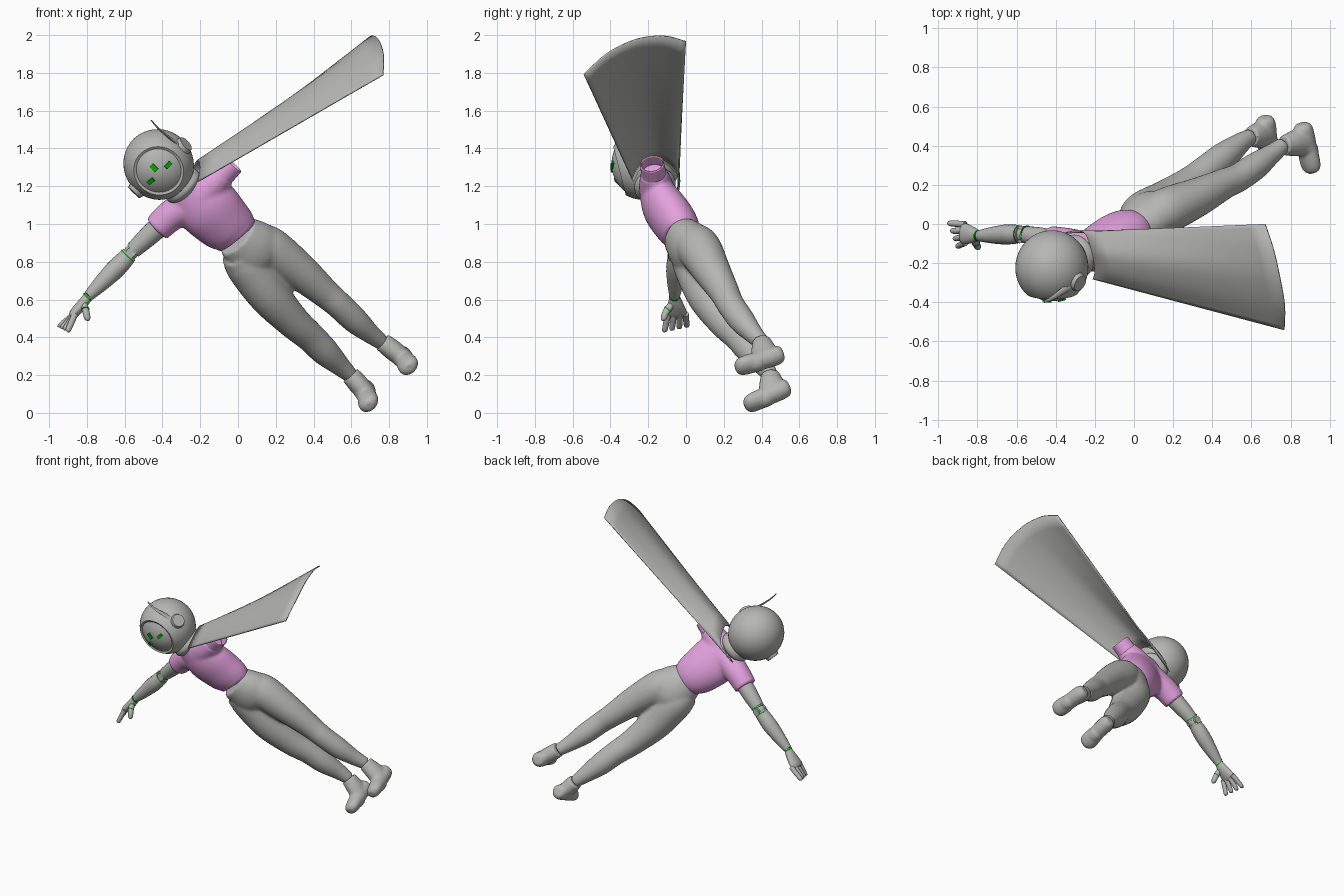
import bpy, bmesh, math
from mathutils import Vector as V, Matrix

if "Cube" in bpy.data.objects:
    bpy.data.objects.remove(bpy.data.objects["Cube"])


def mat(name, c):
    m = bpy.data.materials.new(name)
    m.diffuse_color = (*c, 1)
    m.use_nodes = True
    m.node_tree.nodes["Principled BSDF"].inputs["Base Color"].default_value = m.diffuse_color
    return m


GREY = mat("grey", (0.47, 0.47, 0.455))
PINK = mat("pink", (0.77, 0.36, 0.73))
GREEN = mat("green", (0.0, 0.42, 0.0))


def finish(name, bm, m, smooth=True):
    bmesh.ops.recalc_face_normals(bm, faces=bm.faces)
    me = bpy.data.meshes.new(name)
    bm.to_mesh(me)
    bm.free()
    me.materials.append(m)
    ob = bpy.data.objects.new(name, me)
    bpy.context.collection.objects.link(ob)
    if smooth:
        bpy.ops.object.select_all(action='DESELECT')
        ob.select_set(True)
        bpy.context.view_layer.objects.active = ob
        bpy.ops.object.shade_smooth_by_angle(angle=math.radians(45))
    return ob


def fuse(name, obs, voxel, rounds):
    """Join overlapping parts into one smooth skin."""
    bpy.ops.object.select_all(action='DESELECT')
    for o in obs:
        o.select_set(True)
    bpy.context.view_layer.objects.active = obs[0]
    bpy.ops.object.join()
    obs[0].name = name
    r = obs[0].modifiers.new("skin", 'REMESH')
    r.mode, r.voxel_size, r.use_smooth_shade = 'VOXEL', voxel, True
    s = obs[0].modifiers.new("soften", 'SMOOTH')
    s.factor, s.iterations = 0.5, rounds


def spline(pts, steps):
    """Smooth interpolation through a list of equal-length tuples."""
    p = [V(q) for q in pts]
    out = []
    for i in range(len(p) - 1):
        a, b, c, d = p[max(i - 1, 0)], p[i], p[i + 1], p[min(i + 2, len(p) - 1)]
        for t in (k / steps for k in range(steps)):
            out.append(0.5 * (2 * b + (c - a) * t + (2 * a - 5 * b + 4 * c - d) * t * t
                              + (3 * b - a - 3 * c + d) * t ** 3))
    return out + [p[-1]]


def loft(name, pts, m=GREY, side=(0.7, 0, 0.7), caps=(True, True), n=24, steps=5):
    """Tube along (x, y, z, half width, half depth); 'side' is the width direction."""
    bm = bmesh.new()
    rows = spline([q if len(q) == 5 else (*q, q[3]) for q in pts], steps)
    pos = [V(r[:3]) for r in rows]
    rings = []
    for i, r in enumerate(rows):
        t = (pos[min(i + 1, len(pos) - 1)] - pos[max(i - 1, 0)]).normalized()
        u = V(side)
        u = (u - t * u.dot(t)).normalized()
        w = t.cross(u)
        rings.append([bm.verts.new(pos[i] + u * r[3] * math.cos(a) + w * r[4] * math.sin(a))
                      for a in (2 * math.pi * k / n for k in range(n))])
    for a, b in zip(rings, rings[1:]):
        for k in range(n):
            bm.faces.new((a[k], a[(k + 1) % n], b[(k + 1) % n], b[k]))
    for ring, cap in zip((rings[0], rings[-1]), caps):
        if cap:
            bm.faces.new(ring)
    return finish(name, bm, m)


def ball(name, frame, loc, size, m=GREY, recess=None):
    """Ellipsoid with its pole on -y; recess = (radius, depth) sinks a round face panel."""
    bm = bmesh.new()
    bmesh.ops.create_uvsphere(bm, u_segments=40, v_segments=32, radius=1)
    bm.transform(Matrix.Translation(loc) @ Matrix.Diagonal((*size, 1)) @ Matrix.Rotation(math.pi / 2, 4, 'X'))
    for v in bm.verts:
        if recess and v.co.y < 0 and math.hypot(v.co.x, v.co.z) < recess[0]:
            v.co.y += recess[1]
    bm.transform(frame)
    return finish(name, bm, m)


def drum(name, frame, r1, r2, depth, m=GREY):
    bm = bmesh.new()
    bmesh.ops.create_cone(bm, cap_ends=True, segments=20, radius1=r1, radius2=r2, depth=depth)
    bm.transform(frame)
    return finish(name, bm, m)


def aim(loc, direction):
    return Matrix.Translation(loc) @ V(direction).to_track_quat('Z', 'Y').to_matrix().to_4x4()


# Shirt with one full sleeve and one empty, open sleeve
body = loft("body", [(0.0, -0.025, 0.93, 0.119, 0.095), (-0.035, -0.035, 0.97, 0.142, 0.11),
                     (-0.09, -0.068, 1.02, 0.158, 0.117), (-0.16, -0.12, 1.09, 0.168, 0.112),
                     (-0.225, -0.15, 1.15, 0.145, 0.095), (-0.285, -0.17, 1.20, 0.10, 0.075)],
            PINK, side=(0.7, -0.1, 0.65), n=32)
full = loft("full", [(-0.21, -0.13, 1.13, 0.09), (-0.28, -0.12, 1.09, 0.09),
                     (-0.36, -0.10, 1.04, 0.083), (-0.43, -0.085, 0.975, 0.076)], PINK, side=(0, 1, 0))
stub = loft("stub", [(-0.20, -0.15, 1.15, 0.095), (-0.14, -0.16, 1.21, 0.09),
                     (-0.075, -0.172, 1.272, 0.07)], PINK, side=(0, 1, 0))
fuse("shirt", [body, full, stub], 0.011, 6)
sleeve = loft("empty_sleeve", [(-0.11, -0.168, 1.24, 0.073), (-0.075, -0.172, 1.272, 0.067),
                               (-0.03, -0.18, 1.32, 0.064)], PINK, side=(0, 1, 0), caps=(False, False))
sleeve.modifiers.new("hem", 'SOLIDIFY').thickness = 0.006

# Trousers
hips = loft("hips", [(-0.006, -0.03, 0.936, 0.12, 0.099), (0.06, 0.02, 0.88, 0.157, 0.122),
                     (0.11, 0.06, 0.825, 0.165, 0.118), (0.16, 0.09, 0.775, 0.10, 0.08)], n=32)
leg_a = loft("leg", [(0.08, 0.02, 0.92, 0.095), (0.165, 0.068, 0.87, 0.117), (0.32, 0.135, 0.755, 0.1),
                     (0.46, 0.205, 0.635, 0.079), (0.53, 0.235, 0.575, 0.073), (0.62, 0.295, 0.49, 0.07),
                     (0.70, 0.355, 0.42, 0.053), (0.765, 0.405, 0.37, 0.041)])
leg_b = loft("leg", [(0.0, 0.0, 0.85, 0.095), (0.052, 0.05, 0.78, 0.118), (0.165, 0.115, 0.622, 0.11),
                     (0.29, 0.205, 0.485, 0.09), (0.38, 0.28, 0.405, 0.08), (0.46, 0.345, 0.325, 0.075),
                     (0.54, 0.41, 0.25, 0.055), (0.60, 0.45, 0.195, 0.04)])
fuse("trousers", [hips, leg_a, leg_b], 0.011, 4)


# Boots: ankle shaft, sloping instep and foot
def boot(name, ankle, heel, toe):
    a, h, t = V(ankle), V(heel), V(toe)
    mid = h.lerp(t, 0.3)
    d = (t - h).normalized()
    shaft = loft("shaft", [(*a, 0.05), (*a.lerp(mid, 0.45), 0.054, 0.066), (*mid, 0.052, 0.08)])
    instep = loft("instep", [(*a.lerp(mid, 0.3), 0.045), (*h.lerp(t, 0.5), 0.052, 0.055),
                             (*h.lerp(t, 0.9), 0.04, 0.035)])
    foot = loft("foot", [(*(h - d * 0.035), 0.03), (*(h - d * 0.015), 0.048), (*h.lerp(t, 0.15), 0.053),
                         (*h.lerp(t, 0.5), 0.052, 0.05), (*h.lerp(t, 0.85), 0.058, 0.046),
                         (*(t + d * 0.015), 0.05, 0.037), (*(t + d * 0.035), 0.022)])
    fuse(name, [shaft, instep, foot], 0.008, 3)


boot("upper_boot", (0.765, 0.40, 0.375), (0.865, 0.48, 0.305), (0.905, 0.295, 0.247))
boot("lower_boot", (0.595, 0.445, 0.20), (0.672, 0.515, 0.128), (0.692, 0.342, 0.05))

# Arm with jointed elbow and wrist
loft("upper_arm", [(-0.38, -0.095, 1.02, 0.058), (-0.48, -0.07, 0.93, 0.053), (-0.555, -0.055, 0.86, 0.043)])
loft("forearm", [(-0.575, -0.052, 0.838, 0.043), (-0.64, -0.053, 0.77, 0.052), (-0.72, -0.057, 0.69, 0.043),
                 (-0.79, -0.06, 0.62, 0.029)])
arm_dir = V((-0.7, 0.02, -0.71))
elbow = V((-0.567, -0.053, 0.848))
ball("elbow_joint", Matrix.Identity(4), elbow, (0.038, 0.038, 0.038))
for k in (-0.03, 0.025):
    drum("elbow_ring", aim(elbow + arm_dir * k, arm_dir), 0.046, 0.046, 0.006, GREEN)
drum("elbow_hinge", aim(elbow, (0, 1, 0)), 0.026, 0.026, 0.086)
drum("wrist_ring", aim((-0.797, -0.06, 0.613), arm_dir), 0.029, 0.029, 0.009, GREEN)

# Hand
loft("palm", [(-0.79, -0.06, 0.62, 0.024, 0.024), (-0.825, -0.056, 0.575, 0.042, 0.028),
              (-0.865, -0.05, 0.53, 0.054, 0.026), (-0.88, -0.048, 0.512, 0.047, 0.018)], side=(0, 1, 0))
for i in range(4):
    y = -0.095 + i * 0.031
    tip = V((-0.90 - 0.014 * i, y * 1.25 + 0.006, 0.437 + 0.008 * i))
    base = V((-0.862, y, 0.525))
    loft("finger", [(*base, 0.017), (*base.lerp(tip, 0.6), 0.016), (*tip, 0.014),
                    (*(tip + V((-0.004, 0, -0.008))), 0.005)], side=(0, 1, 0), n=12)
loft("thumb", [(-0.815, -0.075, 0.575, 0.019), (-0.805, -0.105, 0.535, 0.019), (-0.797, -0.118, 0.50, 0.016),
               (-0.795, -0.12, 0.487, 0.006)], n=12)
drum("thumb_ring", aim((-0.808, -0.098, 0.548), (0.1, -0.5, -0.6)), 0.021, 0.021, 0.006, GREEN)

# Head frame: x to the ear, -y out of the face, z to the crown
F = V((0.0, -0.97, -0.25)).normalized()
R = V((0.7, 0, 0.7))
R = (R - F * R.dot(F)).normalized()
HEAD = Matrix.Translation((-0.42, -0.222, 1.315)) @ Matrix((R, -F, F.cross(R))).transposed().to_4x4()
HR = 0.19
ball("helmet", HEAD, (0, 0, 0), (0.184, HR, HR), recess=(0.128, 0.018))
ball("jaw", HEAD, (0, -0.005, -0.09), (0.13, 0.125, 0.09))
for s in (1, -1):
    drum("ear_cover", HEAD @ aim((s * 0.168, -0.045, -0.01), (s, -0.25, 0)), 0.058, 0.042, 0.05)

# Green face marks: two eyes and a forehead plate
for name, x, z, w, h in (("eye", 0.064, -0.007, 0.040, 0.022), ("eye", -0.064, -0.007, 0.040, 0.022),
                         ("forehead_mark", 0, 0.036, 0.026, 0.042)):
    n = V((x, -math.sqrt(HR * HR - x * x - z * z), z)) / HR
    across = (V((1, 0, 0)) - n * n.x).normalized()
    rot = Matrix((across, -n, across.cross(-n))).transposed().to_4x4()
    bm = bmesh.new()
    bmesh.ops.create_cube(bm, size=1)
    bm.transform(HEAD @ Matrix.Translation(n * HR + V((0, 0.016, 0))) @ rot @ Matrix.Diagonal((w, 0.009, h, 1)))
    finish(name, bm, GREEN, False)

# Antenna blade from the ear
loft("antenna", [(-0.30, -0.30, 1.41, 0.024, 0.012), (-0.36, -0.34, 1.455, 0.018, 0.007),
                 (-0.42, -0.38, 1.505, 0.011, 0.005), (-0.46, -0.40, 1.55, 0.004, 0.003)],
     side=(0.3, -0.8, -0.3), n=8)

# Neck and cape collar
loft("neck", [(-0.27, -0.16, 1.17, 0.07), (-0.37, -0.19, 1.27, 0.07)])
c, ax = V((-0.295, -0.165, 1.205)), V((-0.68, -0.25, 0.66))
loft("collar", [(*(c - ax * 0.04), 0.09), (*(c - ax * 0.02), 0.108), (*c, 0.111), (*(c + ax * 0.03), 0.10),
                (*(c + ax * 0.045), 0.07)], n=32)

# Cape: arched sheet flaring from the collar to its hem
start = spline([(-0.35, -0.045, 1.15), (-0.26, -0.04, 1.255), (-0.215, -0.14, 1.335),
                (-0.20, -0.235, 1.30), (-0.21, -0.28, 1.225)], 4)
hem = spline([(0.67, 0.0, 1.965), (0.71, -0.12, 1.995), (0.745, -0.27, 1.975),
              (0.77, -0.42, 1.90), (0.768, -0.54, 1.79)], 4)
bm = bmesh.new()
rows = [[bm.verts.new(a.lerp(b, i / 12)) for a, b in zip(start, hem)] for i in range(13)]
for a, b in zip(rows, rows[1:]):
    for k in range(len(a) - 1):
        bm.faces.new((a[k], a[k + 1], b[k + 1], b[k]))
cloth = finish("cape", bm, GREY).modifiers.new("cloth", 'SOLIDIFY')
cloth.thickness, cloth.offset = 0.008, 0
